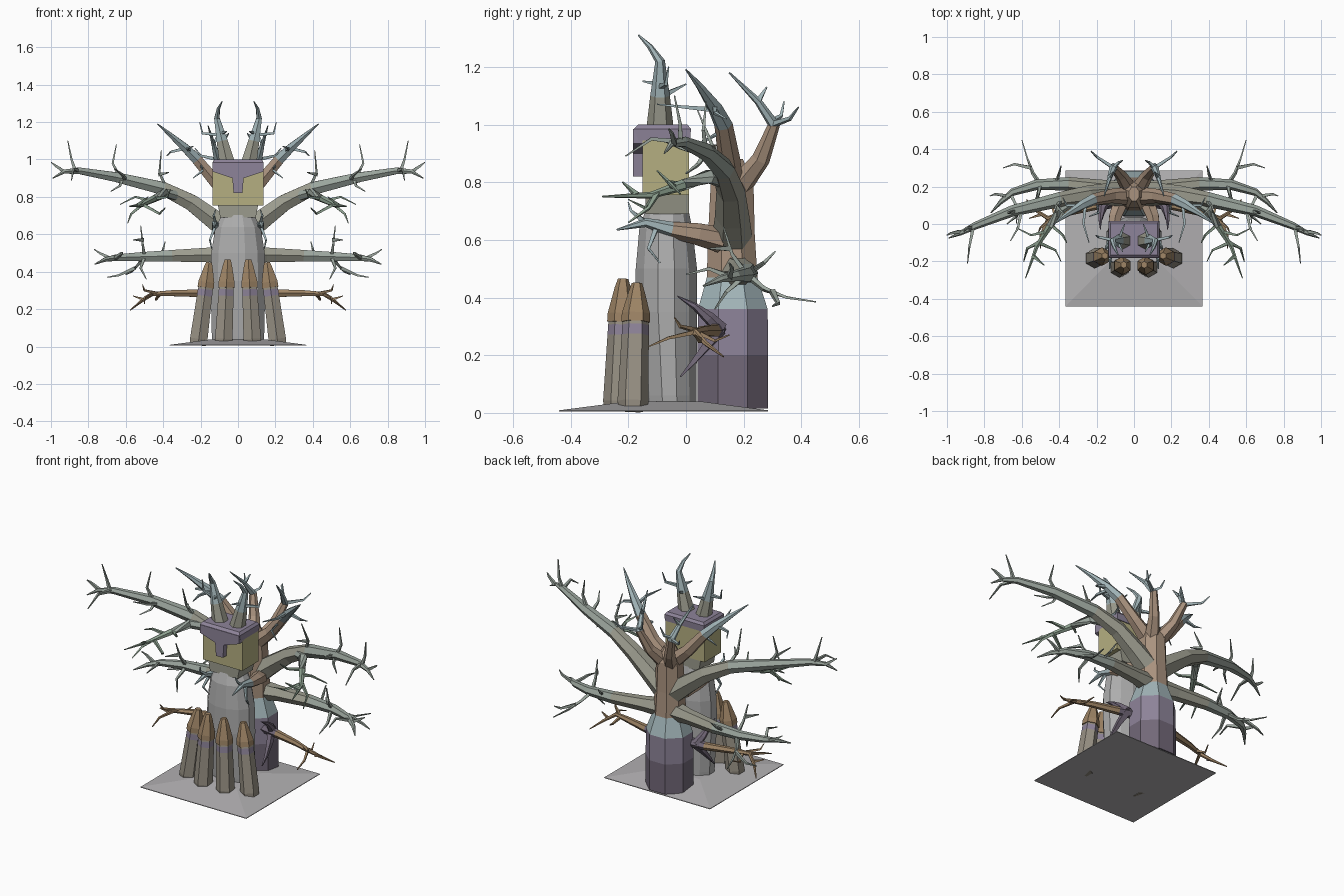
import bpy, bmesh, math
from mathutils import Vector


def mat(name, r, g, b):
    m = bpy.data.materials.new(name)
    m.diffuse_color = (r, g, b, 1)
    return m


OLIVE = mat("olive_bark", .33, .33, .27)
SAGE = mat("sage_bark", .33, .38, .34)
GREEN = mat("green_bark", .27, .36, .28)
TEAL = mat("teal_bark", .36, .46, .48)
BROWN = mat("brown_bark", .40, .29, .21)
OCHRE = mat("ochre", .34, .23, .13)
PURPLE = mat("purple", .27, .23, .32)
DARK = mat("dark_purple", .17, .14, .19)
FACE = mat("face_olive", .46, .43, .22)
STONE = mat("stone", .42, .42, .42)
SOIL = mat("soil", .45, .44, .45)
POST = mat("pillar_brown", .31, .28, .23)


def finish(name, bm, mats, mirror=False):
    bmesh.ops.recalc_face_normals(bm, faces=bm.faces)
    me = bpy.data.meshes.new(name)
    bm.to_mesh(me)
    bm.free()
    for m in mats:
        me.materials.append(m)
    ob = bpy.data.objects.new(name, me)
    bpy.context.collection.objects.link(ob)
    if mirror:
        ob.modifiers.new("Mirror", 'MIRROR').use_mirror_merge = False
    return ob


def skin(bm, rings, bands=None):
    """Join rings of points into a closed flat-faced body."""
    vs = [[bm.verts.new(p) for p in r] for r in rings]
    n = len(vs[0])
    for k, (a, b) in enumerate(zip(vs, vs[1:])):
        for i in range(n):
            f = bm.faces.new((a[i], a[(i + 1) % n], b[(i + 1) % n], b[i]))
            f.material_index = bands[k] if bands else 0
    bm.faces.new(vs[0])
    bm.faces.new(vs[-1]).material_index = bands[-1] if bands else 0


def limb(bm, pts, n=6, bands=None):
    """Tapered limb through points (x, y, z, radius)."""
    ps = [Vector(p[:3]) for p in pts]
    rings = []
    for i, p in enumerate(ps):
        d = (ps[min(i + 1, len(ps) - 1)] - ps[max(i - 1, 0)]).normalized()
        ref = Vector((0, 1, 0)) if abs(d.y) < .8 else Vector((0, 0, 1))
        u = d.cross(ref).normalized()
        v = d.cross(u)
        r = pts[i][3]
        rings.append([p + r * (math.cos(t) * u + math.sin(t) * v)
                      for t in (2 * math.pi * (k + .5) / n for k in range(n))])
    skin(bm, rings, bands)


def branch(name, main, twigs, mats, bands=None, r=.013):
    """Mirrored pair: one main limb plus thin tapering twigs."""
    bm = bmesh.new()
    limb(bm, main, 6, bands)
    for t in twigs:
        last = len(t) - 1
        limb(bm, [(*p, r + (.003 - r) * i / last) for i, p in enumerate(t)], 4,
             [max(bands) if bands else 0] * last)
    finish(name, bm, mats, True)


def oval_rings(rows, n):
    """Rows of (z, half width, front y, back y)."""
    return [[(w * math.cos(t), (a + b) / 2 + (b - a) / 2 * math.sin(t), z)
             for t in (2 * math.pi * (k + .5) / n for k in range(n))] for z, w, a, b in rows]


def box_rings(rows):
    return [[(-w, a, z), (w, a, z), (w, b, z), (-w, b, z)] for z, w, a, b in rows]


def solid(name, rings, mats, bands=None):
    bm = bmesh.new()
    skin(bm, rings, bands)
    finish(name, bm, mats)


# Ground mound
solid("ground", box_rings([(.005, .365, -.44, .285), (.009, .365, -.44, .285),
                           (.04, .13, -.2, .05)]), [SOIL])

# Robed body and head
solid("body", oval_rings([(.01, .14, -.15, .04), (.06, .145, -.155, .04), (.35, .152, -.178, .042),
                          (.5, .148, -.178, .042), (.64, .125, -.165, .025), (.71, .085, -.14, .01)], 12), [STONE])
solid("neck", box_rings([(.69, .095, -.14, .01), (.77, .11, -.14, .01)]), [OLIVE])
solid("head", box_rings([(.755, .135, -.15, .01), (.95, .135, -.15, .01)]), [FACE])
solid("head_cap", box_rings([(.945, .135, -.165, .015), (.985, .137, -.18, .017),
                             (1.0, .125, -.165, .005)]), [PURPLE])
brow = [(-.135, .985), (-.135, .935), (-.03, .9), (-.024, .82),
        (.024, .82), (.03, .9), (.135, .935), (.135, .985)]
solid("brow_and_nose", [[(x, y, z) for x, z in brow] for y in (-.183, -.14)], [PURPLE])

# Tree trunk behind the body
solid("trunk", oval_rings([(.015, .14, .03, .295), (.2, .14, .03, .295), (.36, .137, .032, .293),
                           (.47, .095, .065, .255), (.62, .088, .07, .245), (.8, .078, .08, .24),
                           (.88, .03, .12, .2)], 8),
      [DARK, PURPLE, TEAL, BROWN], [0, 1, 2, 3, 3, 3])

# Horns on the head
branch("horn", [(.06, -.09, .99, .047), (.085, -.09, 1.1, .034), (.113, -.09, 1.22, .017),
                (.105, -.125, 1.27, .01), (.085, -.165, 1.31, .003)],
       [[(.09, -.09, 1.13), (.19, -.07, 1.14), (.205, -.06, 1.2)],
        [(.09, -.09, 1.14), (.06, -.15, 1.15)], [(.08, -.08, 1.1), (.05, 0, 1.14)]],
       [OLIVE, TEAL], [0, 1, 1, 1])

# Large upper branches
branch("upper_branch", [(.04, .16, .61, .07), (.13, .16, .68, .06), (.25, .155, .77, .05),
                        (.4, .13, .845, .04), (.65, .07, .905, .03), (.85, -.01, .94, .02),
                        (.93, -.05, .935, .012), (.99, -.075, .9, .003)],
       [[(.87, -.02, .94), (.89, -.02, 1.0), (.91, -.04, 1.1)],
        [(.86, -.02, .94), (.88, -.12, .95), (.89, -.21, .89)],
        [(.93, -.04, .935), (.98, -.05, .97), (1.0, -.06, .985)],
        [(.63, .07, .9), (.67, .06, .98), (.65, .07, 1.08)],
        [(.62, .07, .9), (.63, .04, .86), (.68, .0, .83)],
        [(.6, .08, .89), (.62, -.02, .92), (.66, -.09, .95)],
        [(.38, .13, .84), (.42, .09, .93), (.41, .04, 1.05)],
        [(.42, .1, .92), (.37, .05, .93)]], [OLIVE, SAGE], [0, 0, 0, 1, 1, 1, 1])

# Forward side shoots on the upper branches
branch("forward_shoot", [(.3, .15, .8, .03), (.39, .08, .82, .026), (.45, -.01, .79, .02),
                         (.52, -.12, .755, .012), (.58, -.29, .75, .003)],
       [[(.45, 0, .79), (.38, -.06, .8), (.36, -.1, .84)],
        [(.47, -.04, .78), (.55, -.06, .8), (.63, -.02, .76)],
        [(.51, -.1, .76), (.42, -.14, .71), (.39, -.2, .74)],
        [(.51, -.1, .76), (.57, -.13, .71), (.59, -.2, .66)],
        [(.54, -.17, .755), (.48, -.22, .8)]], [SAGE, GREEN], [0, 0, 1, 1], .012)

# Lower horizontal branches
branch("lower_branch", [(.03, .17, .49, .06), (.15, .19, .49, .045), (.35, .215, .485, .036),
                        (.52, .21, .48, .028), (.65, .17, .475, .02), (.71, .12, .465, .013),
                        (.765, .06, .44, .003)],
       [[(.5, .21, .48), (.51, .16, .55), (.52, .13, .645)], [(.51, .15, .57), (.56, .08, .57)],
        [(.5, .21, .48), (.52, .14, .42), (.49, .1, .36)],
        [(.5, .21, .48), (.54, .27, .43), (.57, .35, .4), (.6, .45, .385)],
        [(.55, .3, .42), (.64, .32, .38), (.7, .3, .37)],
        [(.68, .15, .47), (.74, .16, .5), (.77, .15, .52)],
        [(.66, .16, .47), (.62, .08, .5), (.63, .0, .48)],
        [(.42, .21, .48), (.4, .27, .52), (.39, .31, .56)]], [OLIVE, SAGE], [0, 0, 1, 1, 1, 1])

# Shoots reaching over the shoulders
branch("shoulder_shoot", [(.07, .12, .6, .045), (.1, .04, .62, .038), (.115, -.05, .635, .028),
                          (.125, -.14, .66, .016), (.13, -.24, .635, .003)],
       [[(.12, -.1, .65), (.15, -.13, .57), (.14, -.09, .52)],
        [(.12, -.14, .66), (.13, -.19, .7), (.12, -.2, .73)]],
       [BROWN, TEAL], [0, 0, 1, 1], .012)

# Crown: side and rear branches
branch("crown_side", [(.02, .15, .79, .05), (.12, .15, .88, .038), (.22, .13, 1.0, .032),
                      (.28, .1, 1.06, .026), (.36, .05, 1.13, .014), (.43, 0, 1.19, .003)],
       [[(.26, .11, 1.05), (.27, .0, 1.06), (.24, -.1, 1.07)],
        [(.28, .1, 1.06), (.36, .1, 1.04), (.38, .14, 1.02)],
        [(.2, .13, .98), (.19, .06, .94), (.24, .04, .9)]], [BROWN, TEAL], [0, 0, 1, 1, 1])
branch("crown_rear", [(.02, .18, .78, .045), (.07, .26, .88, .032), (.11, .305, 1.0, .022),
                      (.13, .25, 1.08, .013), (.16, .15, 1.18, .003)],
       [[(.11, .3, 1.0), (.2, .36, 1.02), (.23, .39, 1.06)],
        [(.11, .3, 1.01), (.08, .33, 1.03), (.06, .34, 1.08)],
        [(.13, .25, 1.08), (.11, .28, 1.13)]], [BROWN, TEAL], [0, 0, 1, 1])

# Low branches with hooked spikes near the base
branch("low_branch", [(.06, .12, .295, .033), (.2, .1, .285, .024), (.36, .06, .285, .018),
                      (.46, .03, .28, .013), (.52, .07, .24, .009), (.575, .13, .195, .003)],
       [[(.43, .04, .285), (.5, -.02, .3), (.51, -.04, .33)],
        [(.46, .03, .28), (.5, -.06, .26), (.5, -.13, .23)],
        [(.42, .04, .28), (.44, .1, .25), (.42, .15, .27)],
        [(.5, .05, .25), (.56, .03, .27)]], [DARK, OCHRE], [0, 1, 1, 1, 1], .011)
branch("base_hook", [(.15, .12, .29, .028), (.17, .08, .33, .022), (.18, .03, .37, .012),
                     (.18, -.03, .405, .002)],
       [[(.15, .12, .29), (.17, .07, .23), (.18, .02, .17), (.18, -.02, .125)]], [DARK], None, .026)

# Four hooded pillars in front
pillars = [(.055, -.218, .078, -.235, .465), (.155, -.17, .215, -.185, .45)]
for label, (tx, ty, bx, by, h) in zip(("inner", "outer"), pillars):
    def at(z, r):
        k = z / h
        return (bx + (tx - bx) * k, by + (ty - by) * k, z, r)
    bm = bmesh.new()
    limb(bm, [at(.008, .048), at(.04, .054), at(.27, .047), at(.305, .046), at(.34, .042)], 6, [0, 0, 1, 0])
    finish(label + "_pillar", bm, [POST, PURPLE], True)
    bm = bmesh.new()
    limb(bm, [at(.315, .05), at(.345, .049), at(h - .03, .028), at(h, .018)], 6)
    finish(label + "_pillar_hood", bm, [OCHRE], True)
